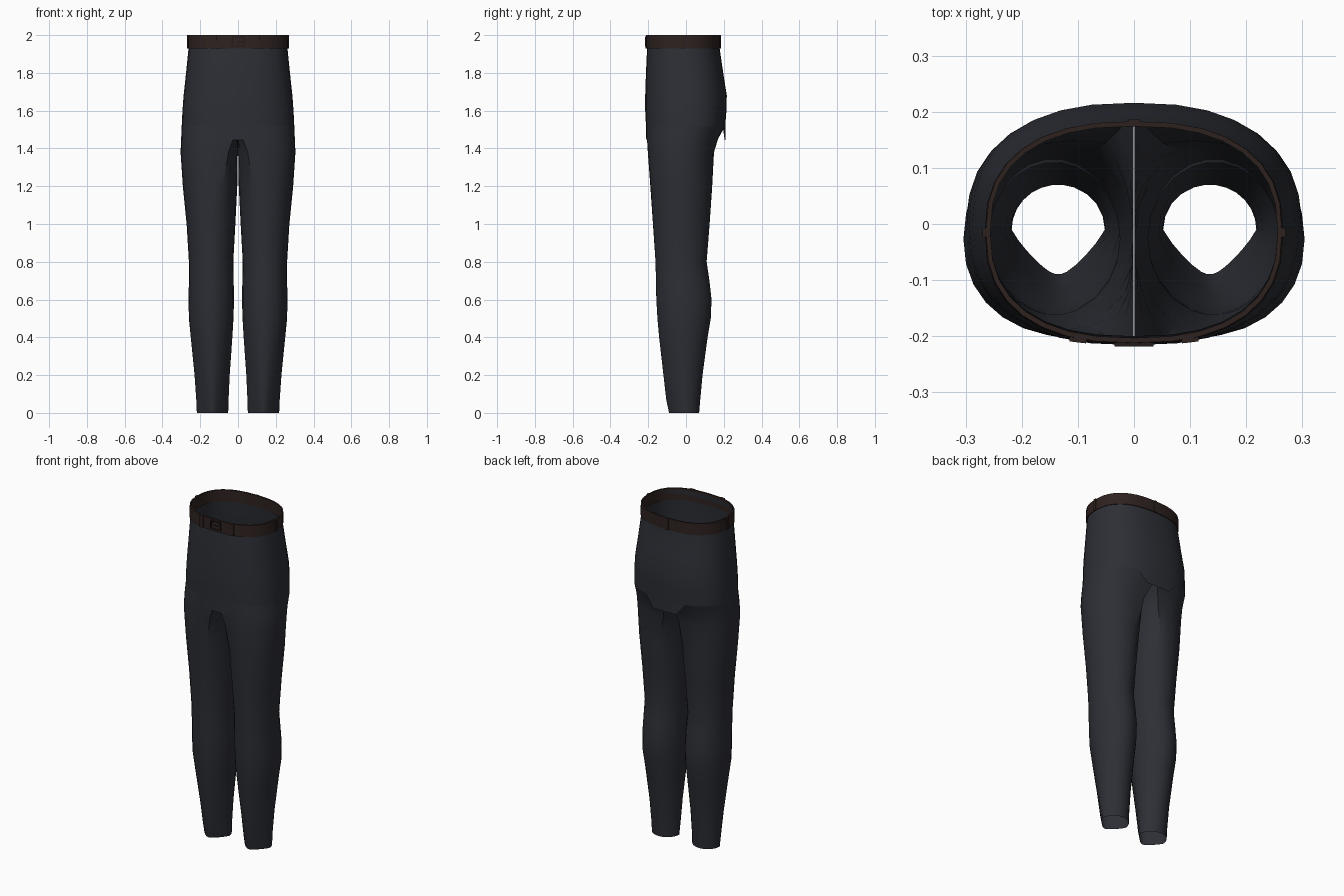
import bpy
import bmesh
from math import sin, cos, pi, radians, copysign
from mathutils import Vector

if "Cube" in bpy.data.objects:
    bpy.data.objects.remove(bpy.data.objects["Cube"])


def material(name, rgb):
    m = bpy.data.materials.new(name)
    m.use_nodes = True
    m.diffuse_color = (*rgb, 1)
    m.node_tree.nodes["Principled BSDF"].inputs["Base Color"].default_value = (*rgb, 1)
    return m


CLOTH = material("charcoal cloth", (0.026, 0.028, 0.036))
LEATHER = material("brown leather", (0.027, 0.016, 0.014))
DARK = material("dark leather", (0.018, 0.011, 0.010))
SIDES = 32


def soft(v):
    return copysign(abs(v) ** 0.82, v)


def oval(rx, y0, y1, z):
    """Slightly squared oval ring, counter-clockwise."""
    mid, half = (y0 + y1) / 2, (y1 - y0) / 2
    steps = [2 * pi * i / SIDES for i in range(SIDES)]
    return [Vector((rx * soft(cos(a)), mid + half * soft(sin(a)), z)) for a in steps]


def loft(name, rings, mat, closed=False):
    bm = bmesh.new()
    rows = [[bm.verts.new(p) for p in ring] for ring in rings]
    if closed:
        rows.append(rows[0])
    for low, high in zip(rows, rows[1:]):
        n = len(low)
        for i in range(n):
            j = (i + 1) % n
            bm.faces.new((low[i], low[j], high[j], high[i]))
    mesh = bpy.data.meshes.new(name)
    bm.to_mesh(mesh)
    bm.free()
    mesh.materials.append(mat)
    ob = bpy.data.objects.new(name, mesh)
    bpy.context.collection.objects.link(ob)
    bpy.ops.object.select_all(action="DESELECT")
    ob.select_set(True)
    bpy.context.view_layer.objects.active = ob
    bpy.ops.object.shade_smooth_by_angle(angle=radians(40))
    return ob


def box(name, loc, size, mat, turn=0):
    bpy.ops.mesh.primitive_cube_add(size=1, location=loc, rotation=(0, 0, turn))
    ob = bpy.context.object
    ob.name = name
    ob.scale = size
    ob.data.materials.append(mat)


# Hips: half width, front, back, height
hips = [(0.298, -0.212, 0.208, 1.52), (0.294, -0.216, 0.214, 1.6),
        (0.288, -0.216, 0.216, 1.68), (0.275, -0.212, 0.197, 1.8),
        (0.262, -0.206, 0.178, 1.93), (0.256, -0.2, 0.175, 1.99)]
hip_rings = [oval(*h) for h in hips]
flap = [p.copy() for p in hip_rings[0]]
for p in flap:  # short flaps hang over the crotch, front and back
    p.z -= 0.075 if abs(p.x) < 0.08 else 0.004
loft("hips", [flap] + hip_rings, CLOTH)

# Legs: height, inner x, outer x, front, back, blend to half-hip section
leg_rows = [(0, 0.052, 0.218, -0.09, 0.07, 0), (0.07, 0.05, 0.221, -0.105, 0.076, 0),
            (0.2, 0.044, 0.23, -0.12, 0.088, 0), (0.4, 0.03, 0.25, -0.143, 0.115, 0),
            (0.5, 0.024, 0.26, -0.152, 0.132, 0), (0.6, 0.021, 0.262, -0.158, 0.136, 0),
            (0.7, 0.023, 0.26, -0.16, 0.125, 0), (0.8, 0.025, 0.26, -0.162, 0.11, 0),
            (1.0, 0.014, 0.272, -0.176, 0.126, 0.05), (1.2, 0.004, 0.292, -0.19, 0.14, 0.2),
            (1.38, 0.001, 0.304, -0.204, 0.15, 0.5), (1.45, 0.001, 0.301, -0.209, 0.172, 0.75),
            (1.52, 0.001, 0.298, -0.212, 0.208, 1)]


def leg_ring(z, x0, x1, y0, y1, blend):
    pts, outer, inner = [], SIDES // 2, 8
    point = 0.5 * max(0, 1 - z / 0.5)  # shin narrows to a ridge near the hem
    for i in range(outer + inner):
        if i <= outer:
            f = i / outer
            a = radians(-110 + 220 * f)
            d = (-1 + 2 * soft(abs(cos(pi * (f - 0.5)))), soft(sin(pi * (f - 0.5))))
        else:
            f = (i - outer) / inner
            a = radians(110 + 140 * f)
            d = (-1, 1 - 2 * f)
        c = (cos(a) * (1 - point * max(0, -sin(a))), sin(a))
        u = c[0] + (d[0] - c[0]) * blend
        v = c[1] + (d[1] - c[1]) * blend
        pts.append(Vector(((x0 + x1) / 2 + u * (x1 - x0) / 2,
                           (y0 + y1) / 2 + v * (y1 - y0) / 2, z)))
    return pts


for side, name in ((1, "left_leg"), (-1, "right_leg")):
    rings = [[Vector((side * p.x, p.y, p.z)) for p in leg_ring(*r)] for r in leg_rows]
    if side < 0:
        rings = [ring[::-1] for ring in rings]
    loft(name, rings, CLOTH)

# Belt band
belt = [oval(0.266, -0.214, 0.183, 1.93), oval(0.264, -0.212, 0.183, 2.0),
        oval(0.256, -0.203, 0.174, 2.0), oval(0.256, -0.203, 0.174, 1.93)]
loft("belt", belt, LEATHER, closed=True)

# Belt loops
for side in (1, -1):
    box("front_loop", (side * 0.1, -0.207, 1.965), (0.03, 0.008, 0.07), LEATHER, side * 0.12)
    box("side_loop", (side * 0.266, -0.015, 1.965), (0.008, 0.016, 0.07), LEATHER)
box("back_loop", (0, 0.183, 1.965), (0.02, 0.006, 0.07), LEATHER)

# Buckle frame and prong
for s in (1, -1):
    box("buckle_side", (s * 0.031, -0.214, 1.965), (0.008, 0.008, 0.052), DARK)
    box("buckle_bar", (0, -0.214, 1.965 + s * 0.023), (0.062, 0.008, 0.007), DARK)
box("buckle_prong", (0.012, -0.214, 1.965), (0.035, 0.008, 0.007), DARK)
